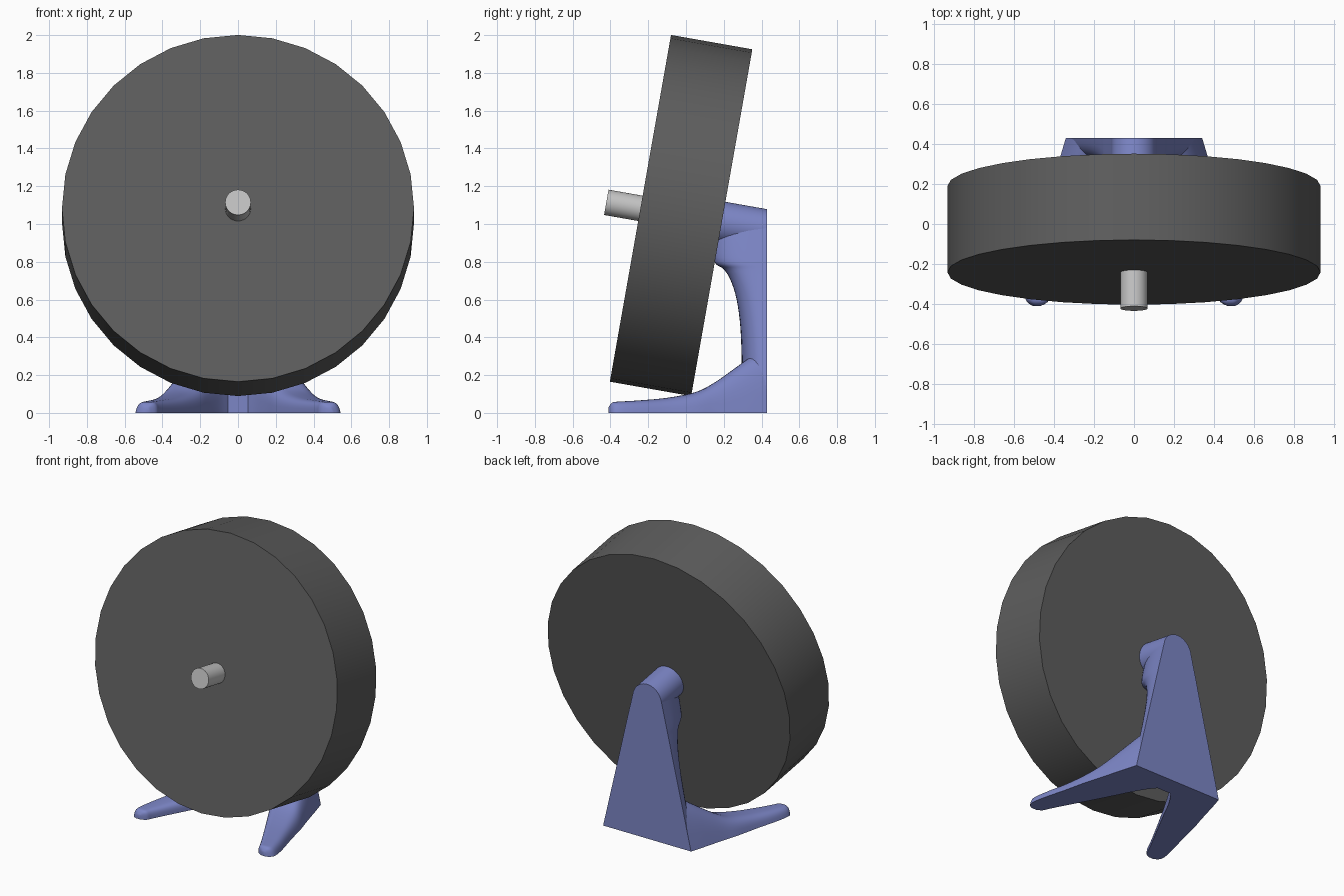
import bpy, bmesh, math
from mathutils import Matrix, Vector

if "Cube" in bpy.data.objects:
    bpy.data.objects.remove(bpy.data.objects["Cube"])

TILT = math.radians(10)
CENTRE = Vector((0, -0.026, 1.045))           # middle of the disc
AXIS = Vector((0, math.cos(TILT), -math.sin(TILT)))
BACK = 0.43                                   # flat rear plane of the stand


def material(name, colour):
    m = bpy.data.materials.new(name)
    m.diffuse_color = (*colour, 1)
    m.use_nodes = True
    m.node_tree.nodes["Principled BSDF"].inputs["Base Color"].default_value = m.diffuse_color
    return m


GREY = material("dark grey", (0.11, 0.11, 0.11))
SILVER = material("light grey", (0.55, 0.55, 0.55))
BLUE = material("slate blue", (0.20, 0.235, 0.56))


def finish(bm, name, mat, angle=35):
    bmesh.ops.recalc_face_normals(bm, faces=bm.faces)
    me = bpy.data.meshes.new(name)
    bm.to_mesh(me)
    bm.free()
    me.materials.append(mat)
    ob = bpy.data.objects.new(name, me)
    bpy.context.collection.objects.link(ob)
    bpy.ops.object.select_all(action='DESELECT')
    ob.select_set(True)
    bpy.context.view_layer.objects.active = ob
    bpy.ops.object.shade_smooth_by_angle(angle=math.radians(angle))
    return ob


def rod(bm, radius, start, end, sides):
    """Cylinder along the tilted axis, between two distances from the disc centre."""
    rot = Matrix.Rotation(math.pi / 2 - TILT, 4, 'X')
    place = Matrix.Translation(CENTRE + AXIS * (start + end) / 2) @ rot
    bmesh.ops.create_cone(bm, cap_ends=True, segments=sides, radius1=radius,
                          radius2=radius, depth=end - start, matrix=place)


def loft(bm, rings):
    loops = [[bm.verts.new(p) for p in ring] for ring in rings]
    n = len(loops[0])
    for a, b in zip(loops, loops[1:]):
        for i in range(n):
            j = (i + 1) % n
            bm.faces.new((a[i], a[j], b[j], b[i]))
    bm.faces.new(loops[0])
    bm.faces.new(loops[-1][::-1])


def spline(rows, steps=4):
    """Catmull-Rom interpolation of table rows."""
    out = []
    for i in range(len(rows) - 1):
        p = [rows[max(0, min(len(rows) - 1, i + k))] for k in (-1, 0, 1, 2)]
        for s in range(steps):
            t = s / steps
            out.append([0.5 * (2 * b + (c - a) * t + (2 * a - 5 * b + 4 * c - d) * t * t
                               + (3 * b - a - 3 * c + d) * t ** 3)
                        for a, b, c, d in zip(*p)])
    return out + [list(rows[-1])]


def power(v, e):
    return math.copysign(abs(v) ** e, v)


ARC = [math.pi * i / 20 for i in range(21)]

# Heavy disc
bm = bmesh.new()
rod(bm, 0.932, -0.2185, 0.2185, 32)
finish(bm, "disc", GREY)

# Centre pin
bm = bmesh.new()
rod(bm, 0.068, -0.402, -0.15, 32)
finish(bm, "centre_pin", SILVER)

# Stand column: flat back, rounded front flaring into the arm (z, half width, front y)
column = [(0, .34, .295), (.25, .282, .295), (.45, .235, .288), (.6, .2, .268),
          (.7, .177, .237), (.76, .163, .2), (.8, .154, .15), (.9, .13, .15),
          (.98, .111, .17)]
bm = bmesh.new()
loft(bm, [[(w * power(math.cos(a), .8), BACK - (BACK - yf) * abs(math.sin(a)) ** .8, z)
           for a in ARC] for z, w, yf in spline(column)])
finish(bm, "stand_column", BLUE, 50)

# Arm from the column to the disc, cut flush with the rear plane
bm = bmesh.new()
rod(bm, 0.112, 0.15, 0.6, 48)
cut = bmesh.ops.bisect_plane(bm, geom=bm.verts[:] + bm.edges[:] + bm.faces[:],
                             plane_co=(0, BACK, 0), plane_no=(0, 1, 0), clear_outer=True)
bmesh.ops.holes_fill(bm, edges=[e for e in cut['geom_cut'] if isinstance(e, bmesh.types.BMEdge)])
finish(bm, "stand_arm", BLUE)

# Splayed feet: (y, inner x, outer x, height), outer wall leaning inward
foot = [(.43, .0, .34, .345), (.34, .02, .367, .295), (.25, .09, .392, .23),
        (.15, .15, .42, .16), (.05, .2, .45, .11), (-.1, .28, .485, .08),
        (-.25, .36, .525, .066), (-.35, .412, .543, .06), (-.39, .432, .533, .055),
        (-.41, .468, .503, .03)]
for side, name in ((1, "right_foot"), (-1, "left_foot")):
    bm = bmesh.new()
    rings = []
    for y, xi, xo, h in spline(foot):
        ring = []
        for a in ARC:
            c, z = power(math.cos(a), .55), h * abs(math.sin(a)) ** .6
            x = (xi + xo) / 2 + (xo - xi) / 2 * c - 0.233 * z * (c + 1) / 2
            ring.append((side * x, y, z))
        rings.append(ring)
    loft(bm, rings)
    finish(bm, name, BLUE, 50)
